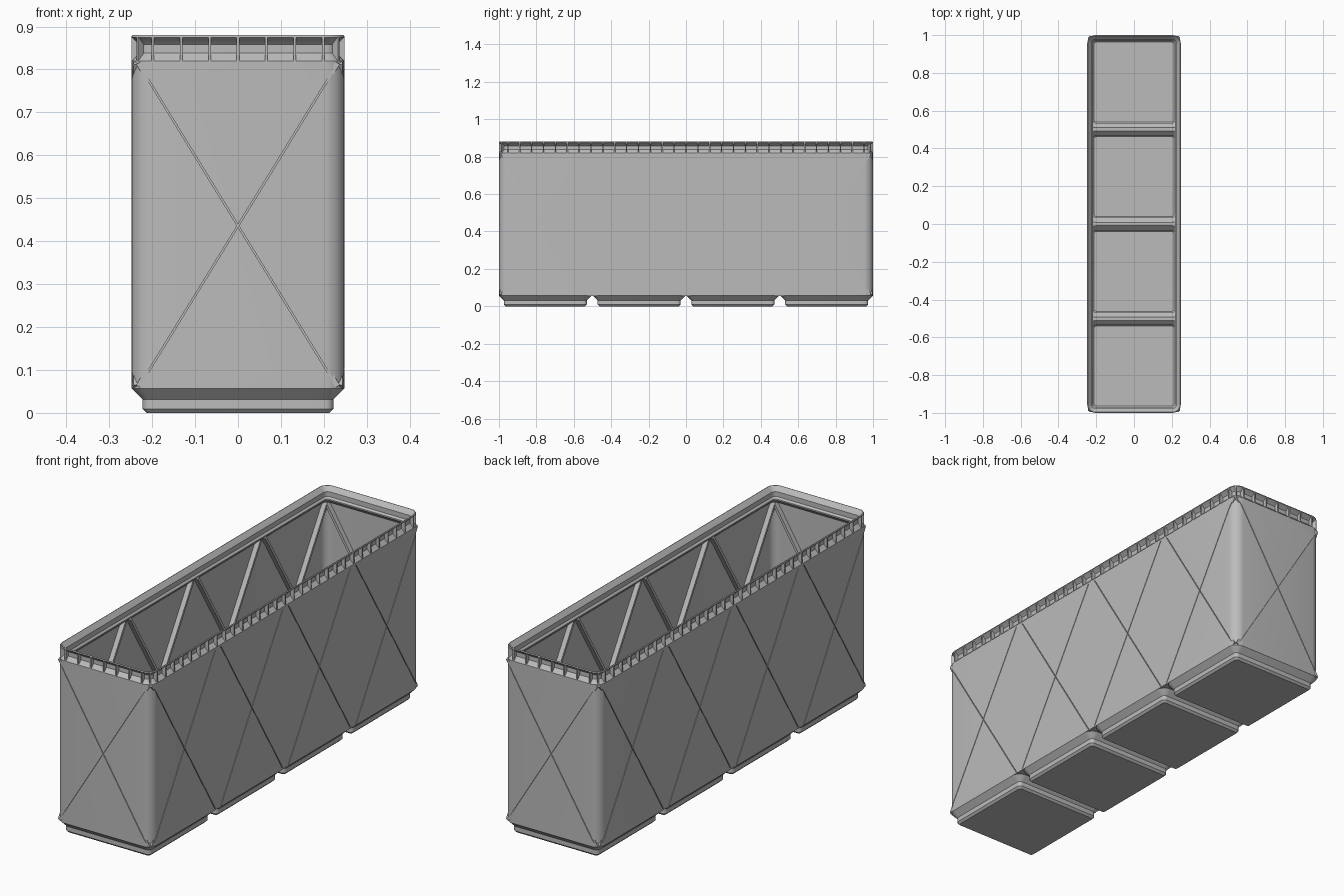
import bpy, bmesh, math
from mathutils import Matrix, Vector

if "Cube" in bpy.data.objects:
    bpy.data.objects.remove(bpy.data.objects["Cube"])

HX, HY, R, TOP = 0.2478, 1.0, 0.045, 0.88   # half sizes, corner radius, height
CELLS = [-0.752, -0.251, 0.251, 0.752]      # cell centres along y
STEP_Z = 0.0567                             # where the feet meet the body

mat = bpy.data.materials.new("grey plastic")
mat.diffuse_color = (0.5, 0.5, 0.5, 1)
mat.use_nodes = True
mat.node_tree.nodes["Principled BSDF"].inputs["Base Color"].default_value = mat.diffuse_color


def finish(bm, name, smooth=True):
    bmesh.ops.recalc_face_normals(bm, faces=bm.faces)
    me = bpy.data.meshes.new(name)
    bm.to_mesh(me)
    bm.free()
    me.materials.append(mat)
    ob = bpy.data.objects.new(name, me)
    bpy.context.collection.objects.link(ob)
    if smooth:
        bpy.ops.object.select_all(action='DESELECT')
        ob.select_set(True)
        bpy.context.view_layer.objects.active = ob
        bpy.ops.object.shade_smooth_by_angle(angle=math.radians(30))
    return ob


def rounded_loop(bm, hx, hy, r, z, cy=0, n=8):
    """Ring of vertices round a rectangle with rounded corners."""
    ring = []
    for q, (sx, sy) in enumerate([(1, 1), (-1, 1), (-1, -1), (1, -1)]):
        for i in range(n + 1):
            a = (q + i / n) * math.pi / 2
            ring.append(bm.verts.new((sx * (hx - r) + r * math.cos(a),
                                      cy + sy * (hy - r) + r * math.sin(a), z)))
    return ring


def skin(bm, rings, closed):
    pairs = list(zip(rings, rings[1:]))
    if closed:
        pairs.append((rings[-1], rings[0]))
    for a, b in pairs:
        for i in range(len(a)):
            j = (i + 1) % len(a)
            bm.faces.new((a[i], a[j], b[j], b[i]))
    if not closed:
        bm.faces.new(rings[0])
        bm.faces.new(rings[-1])


def box(bm, size, matrix):
    bmesh.ops.create_cube(bm, size=1, matrix=matrix @ Matrix.Diagonal((*size, 1)))


# Thin body shell with stepped stacking lip: (z, inset from the outside)
profile = [(STEP_Z, 0), (0.82, 0), (0.838, 0.018), (0.858, 0.018), (0.874, 0.002),
           (0.875, 0), (TOP - 0.003, 0), (TOP, 0.002), (TOP, 0.004), (0.859, 0.023),
           (0.836, 0.023), (0.828, 0.031), (0.822, 0.031), (0.80, 0.007), (STEP_Z, 0.007)]
bm = bmesh.new()
skin(bm, [rounded_loop(bm, HX - d, HY - d, R - d, z) for z, d in profile], True)
body = finish(bm, "body_shell")

# Hollow stepped feet: (z, half width, corner radius)
foot_profile = [(0, 0.2125, 0.010), (0.0096, 0.222, 0.019), (0.031, 0.222, 0.019),
                (STEP_Z, HX, R), (STEP_Z + 0.002, HX - 0.006, R - 0.006),
                (0.034, 0.217, 0.015), (0.016, 0.217, 0.015), (0.010, 0.211, 0.010)]
for i, cy in enumerate(CELLS):
    bm = bmesh.new()
    skin(bm, [rounded_loop(bm, h, h, r, z, cy) for z, h, r in foot_profile], False)
    finish(bm, f"foot_{i + 1}")

# Ridges closing the gaps between feet
bm = bmesh.new()
for y in (-0.5015, 0, 0.5015):
    box(bm, (2 * HX - 0.004, 0.014, 0.005), Matrix.Translation((0, y, STEP_Z + 0.0015)))
    for sx in (1, -1):
        box(bm, (0.024, 0.05, 0.005), Matrix.Translation((sx * (HX - 0.014), y, STEP_Z + 0.0015)))
finish(bm, "floor_ridges", False)

# Wall panels: (centre on the wall, direction along the wall, inward normal)
panels = [(Vector((s * HX, cy, 0)), Vector((0, 1, 0)), Vector((-s, 0, 0)))
          for s in (1, -1) for cy in CELLS]
panels += [(Vector((0, s * HY, 0)), Vector((1, 0, 0)), Vector((0, -s, 0))) for s in (1, -1)]


def cross_bars(bm, width, near, far, z0, z1, half):
    """Crossed diagonal bars on every panel, between two depths."""
    for origin, along, inward in panels:
        for s in (1, -1):
            vec = along * (2 * half * s) + Vector((0, 0, z1 - z0))
            d = vec.normalized()
            side = d.cross(inward)
            rot = Matrix((d, inward, side)).transposed().to_4x4()
            mid = origin + Vector((0, 0, (z0 + z1) / 2)) + inward * (near + far) / 2
            box(bm, (vec.length, far - near, width), Matrix.Translation(mid) @ rot)


# Inner crossed ribs
bm = bmesh.new()
cross_bars(bm, 0.012, 0.004, 0.030, 0.062, 0.815, 0.232)
finish(bm, "inner_ribs", False)

# Fine crossed slits in the outside of the walls
bm = bmesh.new()
cross_bars(bm, 0.0035, -0.01, 0.0055, 0.062, 0.81, 0.230)
cutter = finish(bm, "slit_cutter", False)
cutter.hide_render = True
cutter.hide_viewport = True
cut = body.modifiers.new("slits", 'BOOLEAN')
cut.operation = 'DIFFERENCE'
cut.solver = 'EXACT'
cut.use_self = True
cut.object = cutter

# Small upright webs around the rim
web = [(0, 0.82), (0.019, 0.838), (0.019, 0.858), (0.003, 0.876), (0, 0.876)]


def rim_web(bm, pos, inward, w=0.006):
    side = inward.cross(Vector((0, 0, 1)))
    ends = [[bm.verts.new(pos + inward * d + side * k * w / 2 + Vector((0, 0, z)))
             for d, z in web] for k in (-1, 1)]
    skin(bm, ends, False)


bm = bmesh.new()
for s in (1, -1):
    for k in range(-3, 4):
        rim_web(bm, Vector((k * 0.0662, s * HY, 0)), Vector((0, -s, 0)))
    for k in range(-15, 16):
        rim_web(bm, Vector((s * HX, k * 0.0635, 0)), Vector((-s, 0, 0)))
    for t in (1, -1):
        n = Vector((-s, -t, 0)).normalized()
        rim_web(bm, Vector((s * (HX - R), t * (HY - R), 0)) - n * R, n)
finish(bm, "rim_webs", False)
